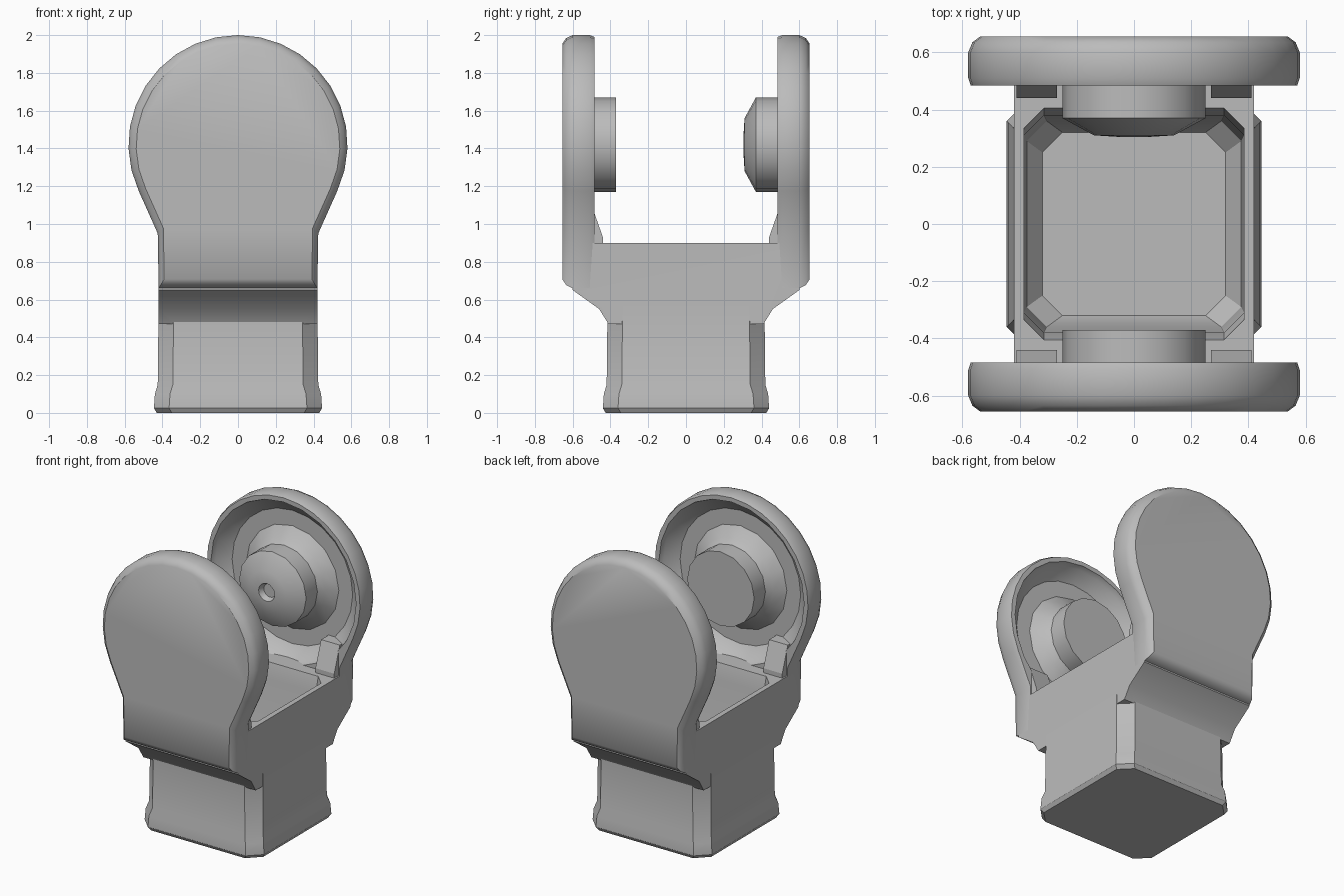
import bpy, bmesh
from math import cos, sin, radians, pi

cube = bpy.data.objects.get("Cube")
if cube:
    bpy.data.objects.remove(cube, do_unlink=True)

grey = bpy.data.materials.new("plain_grey")
grey.use_nodes = True
COLOUR = (0.5, 0.5, 0.5, 1)
grey.diffuse_color = COLOUR
grey.node_tree.nodes["Principled BSDF"].inputs["Base Color"].default_value = COLOUR


def loft(name, rings):
    """Skin a stack of matching point rings and cap both ends."""
    bm = bmesh.new()
    loops = [[bm.verts.new(p) for p in ring] for ring in rings]
    n = len(loops[0])
    for a, b in zip(loops, loops[1:]):
        for i in range(n):
            j = (i + 1) % n
            bm.faces.new((a[i], a[j], b[j], b[i]))
    bm.faces.new(loops[0])
    bm.faces.new(loops[-1])
    bmesh.ops.recalc_face_normals(bm, faces=bm.faces[:])
    mesh = bpy.data.meshes.new(name)
    bm.to_mesh(mesh)
    bm.free()
    mesh.materials.append(grey)
    obj = bpy.data.objects.new(name, mesh)
    bpy.context.collection.objects.link(obj)
    return obj


def activate(obj):
    bpy.ops.object.select_all(action='DESELECT')
    obj.select_set(True)
    bpy.context.view_layer.objects.active = obj


def combine(obj, other, operation):
    mod = obj.modifiers.new(operation.lower(), 'BOOLEAN')
    mod.operation, mod.solver, mod.object = operation, 'EXACT', other
    activate(obj)
    bpy.ops.object.modifier_apply(modifier=mod.name)
    bpy.data.objects.remove(other, do_unlink=True)


def smooth(obj, angle=30):
    activate(obj)
    bpy.ops.object.shade_smooth_by_angle(angle=radians(angle))


def octagon(hx, hy, c, z):
    """Rectangle with cut corners at height z."""
    quarter = [(hx, hy - c), (hx - c, hy)]
    half = quarter + [(-x, y) for x, y in reversed(quarter)]
    return [(x, y, z) for x, y in half + [(-x, -y) for x, y in half]]


def circle(r, y, n=24, cz=1.42):
    return [(r * cos(2 * pi * i / n), y, cz + r * sin(2 * pi * i / n)) for i in range(n)]


def plate_ring(y, scale):
    """Round head running down into a straight neck."""
    pts = [(0.42, 0.66), (0.425, 0.95)]
    for i in range(21):
        a = radians(-25 + 11.5 * i)
        pts.append((0.58 * cos(a), 1.42 + 0.58 * sin(a)))
    pts += [(-0.425, 0.95), (-0.42, 0.66)]
    return [(x * scale, y, 1.35 + (z - 1.35) * scale) for x, z in pts]


# Hollow housing: lipped foot, flared shoulders, open top
housing = loft("housing", [octagon(h, h - 0.005, 0.08, z) for h, z in
                           ((0.43, 0), (0.445, 0.025), (0.44, 0.1), (0.425, 0.15), (0.42, 0.6))])
side = [(0.41, 0.47), (0.46, 0.55), (0.6, 0.65), (0.6, 0.9)]
side += [(-y, z) for y, z in reversed(side)]
shoulders = loft("shoulders", [[(x, y, z) for y, z in side] for x in (-0.42, 0.42)])
combine(housing, shoulders, 'UNION')
cavity = loft("cavity", [octagon(x, y, 0.07, z) for x, y, z in
                         ((0.32, 0.32, 0.05), (0.375, 0.36, 0.12), (0.385, 0.38, 0.8), (0.385, 0.43, 1.0))])
combine(housing, cavity, 'DIFFERENCE')
smooth(housing)

for s, label in ((-1, "front"), (1, "back")):
    # Dished cheek plate with a bevelled outer face
    plate = loft(label + "_plate", [plate_ring(s * y, k) for y, k in
                                    ((0.485, 0.985), (0.51, 1), (0.6, 1), (0.635, 0.975), (0.655, 0.93))])
    dish = loft("dish", [circle(r, s * y) for r, y in ((0.55, 0.46), (0.53, 0.52), (0.45, 0.58))])
    combine(plate, dish, 'DIFFERENCE')
    smooth(plate, 35)

    # Pivot boss on a wider root
    steps = [(0.36, 0.59), (0.28, 0.53), (0.25, 0.49), (0.25, 0.37)]
    if s > 0:
        steps += [(0.14, 0.31), (0.06, 0.305), (0.045, 0.34)]
    smooth(loft(label + "_boss", [circle(r, s * y, 16) for r, y in steps]))

    # Wedges bracing the plate in the housing corners
    for m, hand in ((1, "left"), (-1, "right")):
        wedge = [(0.44, 0.86), (0.44, 0.93), (0.5, 1.1), (0.58, 1.1), (0.58, 0.86)]
        loft(f"{label}_{hand}_wedge",
             [[(m * x, s * y, z) for y, z in wedge] for x in (0.27, 0.41)])
